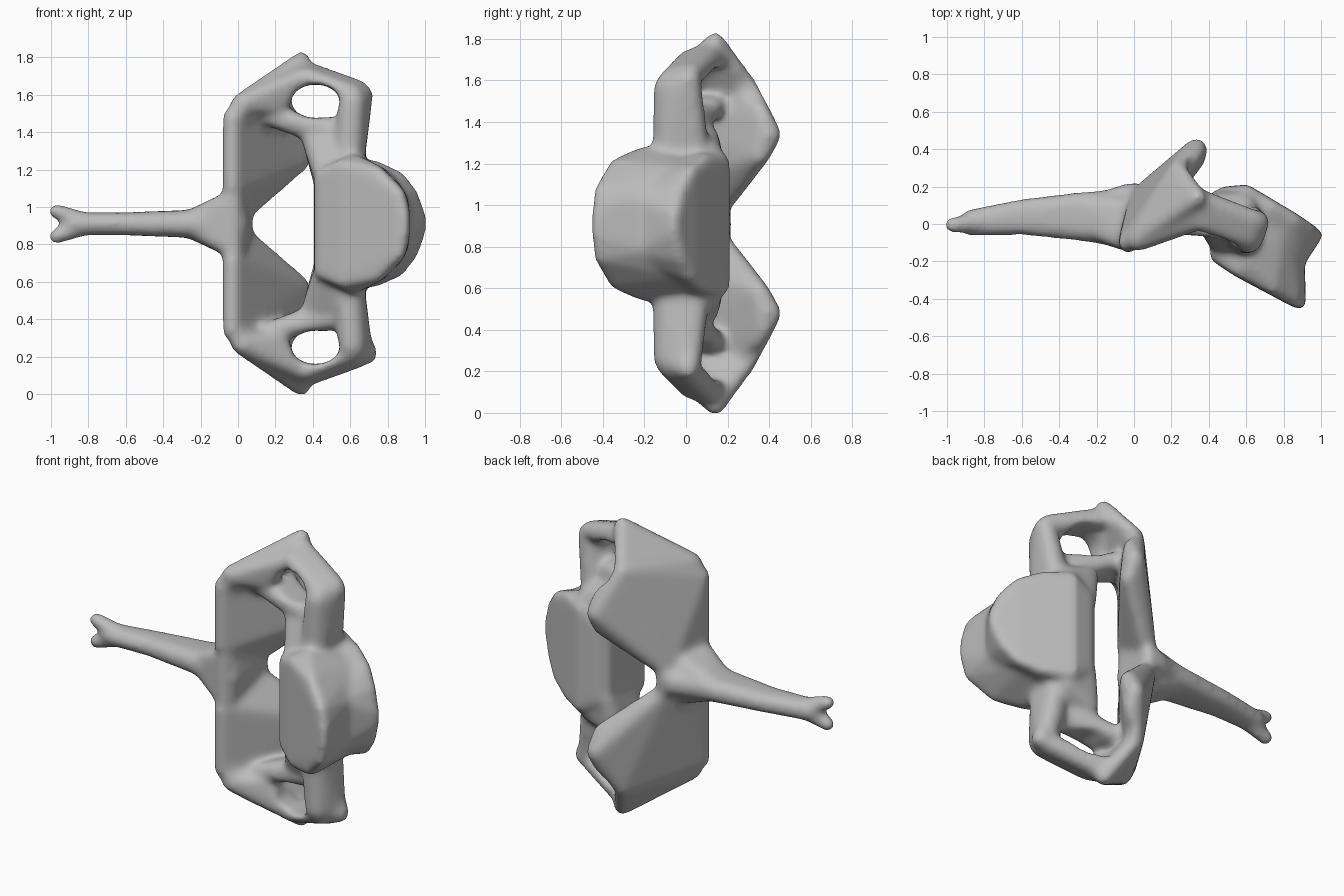
import bpy
import bmesh
from math import pi
from mathutils import Matrix, Vector

cube = bpy.data.objects.get("Cube")
if cube:
    bpy.data.objects.remove(cube, do_unlink=True)

MID = 0.91  # height of the symmetry plane


def flip(ball):
    x, y, z, r = ball
    return x, y, 2 * MID - z, r


def ball_points(ball):
    """Points on one small ball."""
    x, y, z, r = ball
    tmp = bmesh.new()
    bmesh.ops.create_icosphere(tmp, subdivisions=2, radius=r)
    pts = [v.co + Vector((x, y, z)) for v in tmp.verts]
    tmp.free()
    return pts


def add_hull(bm, balls):
    """Stretch a convex skin around a set of balls."""
    part = bmesh.new()
    for ball in balls:
        for p in ball_points(ball):
            part.verts.new(p)
    bmesh.ops.convex_hull(part, input=part.verts[:])
    loose = [v for v in part.verts if not v.link_faces]
    bmesh.ops.delete(part, geom=loose, context="VERTS")
    bmesh.ops.recalc_face_normals(part, faces=part.faces[:])
    mesh = bpy.data.meshes.new("part")
    part.to_mesh(mesh)
    part.free()
    bm.from_mesh(mesh)
    bpy.data.meshes.remove(mesh)


def across(bm, *balls):
    """One hull spanning both halves."""
    add_hull(bm, list(balls) + [flip(b) for b in balls])


def paired(bm, *balls):
    """A hull and its mirrored twin."""
    add_hull(bm, balls)
    add_hull(bm, [flip(b) for b in balls])


def make_object(name, bm):
    mesh = bpy.data.meshes.new(name)
    bm.to_mesh(mesh)
    bm.free()
    obj = bpy.data.objects.new(name, mesh)
    bpy.context.collection.objects.link(obj)
    return obj


bm = bmesh.new()

# Central body: rounded front end, then flared rear end
across(bm, (0.44, -0.17, 1.17, .035), (0.56, -0.25, 1.22, .035),
       (0.62, -0.2, 1.25, .035), (0.74, -0.34, 1.19, .035),
       (0.86, -0.41, 1.07, .035), (0.885, -0.42, 0.97, .035),
       (0.44, 0.14, 1.17, .03), (0.6, 0.14, 1.23, .03),
       (0.8, 0, 1.16, .03), (0.885, -0.24, 1.03, .03))
across(bm, (0.6, 0.175, 1.22, .035), (0.74, 0.09, 1.215, .035),
       (0.86, 0.02, 1.16, .035), (0.93, -0.03, 1.07, .035),
       (0.973, -0.06, 0.95, .035), (0.6, -0.1, 1.2, .03),
       (0.86, -0.24, 1.04, .03), (0.48, 0.17, 1.14, .03))

# Long spine, hulled station by station
stations = [(-0.02, -0.05, 0.14, .085), (-0.14, -0.03, 0.1, .085),
            (-0.3, -0.02, 0.1, .072), (-0.6, 0, 0.075, .061),
            (-0.87, -0.005, 0.02, .062)]
for a, b in zip(stations, stations[1:]):
    add_hull(bm, [(x, y, MID, r) for x, lo, hi, r in (a, b) for y in (lo, hi)])

# Forked spine tip and webbed spine root
paired(bm, (-0.85, 0.005, 0.93, .055), (-0.972, -0.005, 0.977, .045))
across(bm, (-0.24, 0, MID, .08), (-0.24, 0.09, MID, .08),
       (-0.06, -0.08, 1.02, .06), (-0.02, 0.08, 1.01, .06))

# Arch plates on both sides of the opening
across(bm, (-0.03, -0.09, 1.12, .055), (0.01, -0.05, MID, .05),
       (0.02, 0.14, MID, .055), (0.03, 0.17, 0.96, .05))
paired(bm, (-0.03, -0.1, 1.48, .055), (-0.03, -0.1, 1.1, .055),
       (0.03, 0.15, 0.98, .055), (0.18, 0.26, 1.13, .055),
       (0.33, 0.35, 1.24, .055), (0.335, 0.402, 1.34, .06),
       (0.33, 0.37, 1.42, .05), (0.235, 0.29, 1.58, .05))
paired(bm, (-0.03, -0.1, 1.46, .055), (0.02, -0.08, 1.56, .055),
       (0.34, 0.14, 1.785, .05), (0.235, 0.29, 1.58, .05),
       (0.15, 0.1, 1.49, .05))

# Roofs above the side holes, inner half then outer half
paired(bm, (0.02, -0.09, 1.55, .06), (0.2, -0.02, 1.54, .055),
       (0.35, 0.13, 1.755, .045), (0.36, 0.02, 1.7, .05),
       (0.2, 0.08, 1.6, .05))
paired(bm, (0.35, 0.13, 1.745, .045), (0.36, 0.01, 1.7, .05),
       (0.36, 0.15, 1.7, .04), (0.5, 0.06, 1.67, .05),
       (0.64, 0.02, 1.625, .06), (0.61, -0.07, 1.59, .07))

# Bars between the side holes and the central opening
paired(bm, (0.56, -0.02, 1.4, .07), (0.36, 0, 1.42, .06),
       (0.43, 0.06, 1.4, .06), (0.14, 0, 1.49, .05),
       (0.24, 0.15, 1.48, .05))

# Side columns and their roots on the body
paired(bm, (0.61, -0.08, 1.56, .08), (0.66, 0.01, 1.6, .065),
       (0.59, -0.08, 1.24, .085), (0.6, 0.04, 1.24, .08))
add_hull(bm, [(0.61, -0.06, 0.25, .08), (0.69, 0.01, 0.215, .06),
              (0.6, 0.03, 0.4, .06)])
paired(bm, (0.4, 0, 1.38, .065), (0.42, 0.1, 1.33, .06),
       (0.58, -0.06, 1.3, .08), (0.58, 0.1, 1.25, .075),
       (0.46, -0.11, 1.18, .06), (0.46, 0.13, 1.14, .06))

bone = make_object("neck_bone", bm)

# Oval cutters for the side holes
cut = bmesh.new()
for z in (1.565, 0.25):
    oval = (Matrix.Translation((0.415, 0.1, z)) @ Matrix.Diagonal((.13, 1, .09, 1))
            @ Matrix.Rotation(pi / 2, 4, "X"))
    bmesh.ops.create_cone(cut, cap_ends=True, segments=40, radius1=1,
                          radius2=1, depth=1.2, matrix=oval)
bmesh.ops.recalc_face_normals(cut, faces=cut.faces[:])
cutter = make_object("hole_cutter", cut)
cutter.hide_render = True


# Fuse, cut and soften everything into one skin
def add_remesh():
    mod = bone.modifiers.new("fuse", "REMESH")
    mod.mode = "VOXEL"
    mod.voxel_size = 0.015


add_remesh()
hole = bone.modifiers.new("holes", "BOOLEAN")
hole.operation = "DIFFERENCE"
hole.object = cutter
add_remesh()
soft = bone.modifiers.new("soften", "SMOOTH")
soft.factor = 0.5
soft.iterations = 20

graph = bpy.context.evaluated_depsgraph_get()
skin = bpy.data.meshes.new_from_object(bone.evaluated_get(graph))
bone.modifiers.clear()
bone.data = skin
bpy.data.objects.remove(cutter, do_unlink=True)

# Plain grey bone colour
grey = bpy.data.materials.new("bone_grey")
grey.use_nodes = True
colour = (0.5, 0.5, 0.5, 1)
grey.diffuse_color = colour
grey.node_tree.nodes["Principled BSDF"].inputs["Base Color"].default_value = colour
skin.materials.clear()
skin.materials.append(grey)
for face in skin.polygons:
    face.use_smooth = True
    face.material_index = 0
